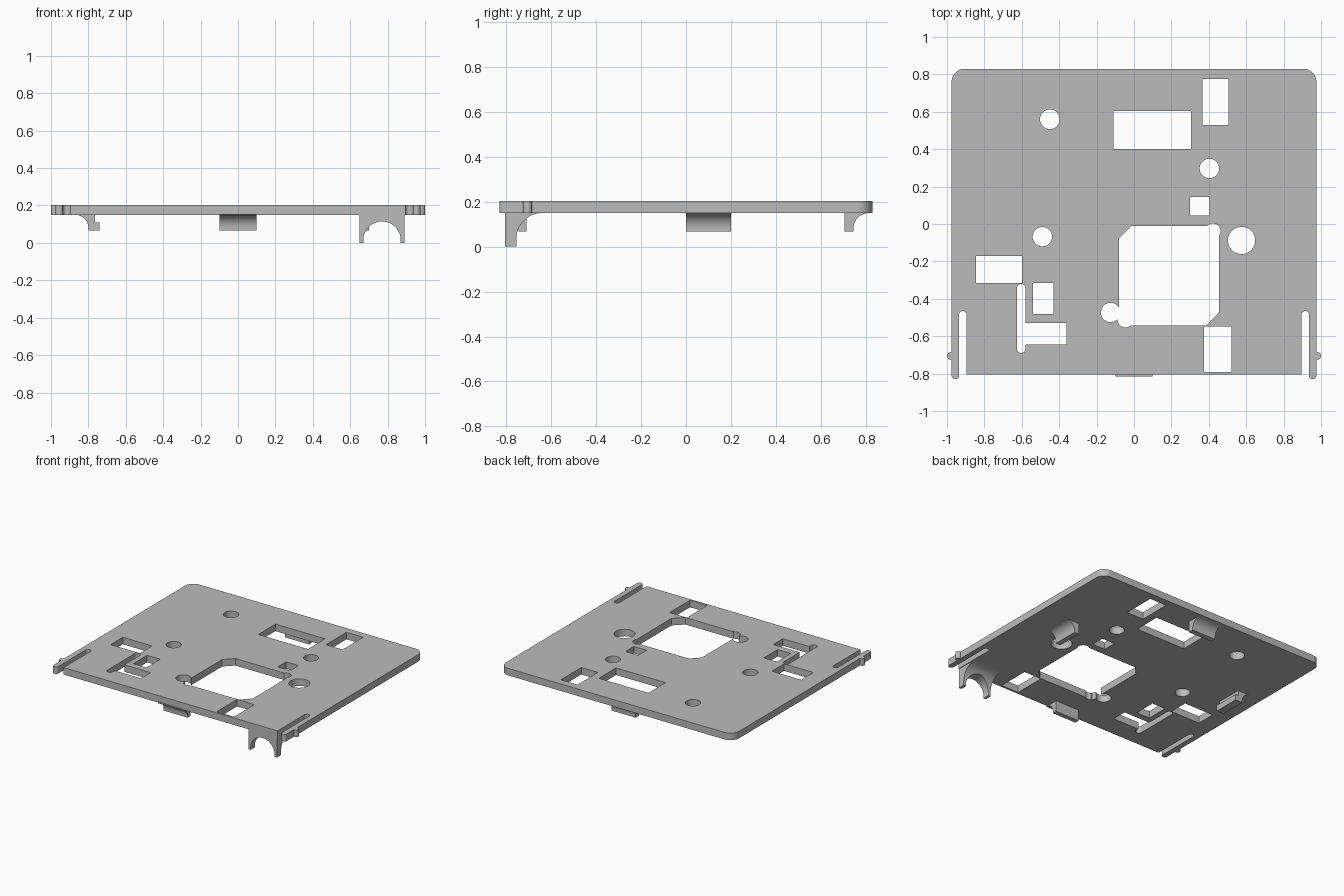
import bpy, bmesh
from math import sin, cos, radians
from mathutils import Matrix, Vector

cube = bpy.data.objects.get("Cube")
if cube:
    bpy.data.objects.remove(cube, do_unlink=True)

BOTTOM, TOP = 0.15, 0.203

grey = bpy.data.materials.new("plain grey")
grey.use_nodes = True
grey.diffuse_color = (0.5, 0.5, 0.5, 1)
grey.node_tree.nodes["Principled BSDF"].inputs["Base Color"].default_value = (0.5, 0.5, 0.5, 1)


def arc(cx, cy, r, start, end, n=12):
    angles = [radians(start + (end - start) * i / n) for i in range(n + 1)]
    return [(cx + r * cos(a), cy + r * sin(a)) for a in angles]


def circle(cx, cy, r):
    return arc(cx, cy, r, 0, 360, 40)[:-1]


def rect(x0, x1, y0, y1):
    return [(x0, y0), (x1, y0), (x1, y1), (x0, y1)]


def prism(name, points, low, high, matrix=Matrix()):
    """Extrude a flat profile from low to high, then place it with a matrix."""
    bm = bmesh.new()
    face = bm.faces.new([bm.verts.new((x, y, low)) for x, y in points])
    side = bmesh.ops.extrude_face_region(bm, geom=[face])["geom"]
    moved = [v for v in side if isinstance(v, bmesh.types.BMVert)]
    bmesh.ops.translate(bm, vec=(0, 0, high - low), verts=moved)
    bm.transform(matrix)
    bmesh.ops.recalc_face_normals(bm, faces=bm.faces[:])
    mesh = bpy.data.meshes.new(name)
    bm.to_mesh(mesh)
    bm.free()
    mesh.materials.append(grey)
    obj = bpy.data.objects.new(name, mesh)
    bpy.context.scene.collection.objects.link(obj)
    return obj


def cut(target, cutter):
    """Subtract the cutter, keep the result and drop the cutter."""
    cutter.hide_render = True
    mod = target.modifiers.new("cut", "BOOLEAN")
    mod.operation, mod.solver, mod.object = "DIFFERENCE", "EXACT", cutter
    bpy.context.view_layer.update()
    graph = bpy.context.evaluated_depsgraph_get()
    mesh = bpy.data.meshes.new_from_object(target.evaluated_get(graph))
    target.modifiers.clear()
    target.data = mesh
    bpy.data.objects.remove(cutter, do_unlink=True)


def axes(u, v, w):
    """Matrix sending profile x, y and depth to the given directions."""
    return Matrix((Vector(u), Vector(v), Vector(w))).transposed().to_4x4()


# Plate outline: slotted spring arms with end bumps, rounded rear corners
half = [(0.895, -0.805)]
half += arc(0.915, -0.485, 0.02, 180, 0)
half += arc(0.955, -0.81, 0.02, 180, 360)
half += arc(0.98, -0.705, 0.02, -104, 104)
half += arc(0.905, 0.76, 0.07, 0, 90)
plate = prism("base_plate", half + [(-x, y) for x, y in reversed(half)], BOTTOM, TOP)

# Openings through the plate
openings = [
    rect(-0.11, 0.305, 0.40, 0.605),
    rect(0.365, 0.505, 0.53, 0.775),
    rect(0.30, 0.405, 0.045, 0.145),
    rect(-0.845, -0.60, -0.315, -0.17),
    rect(-0.54, -0.43, -0.48, -0.315),
    rect(-0.60, -0.36, -0.645, -0.53),
    rect(0.375, 0.52, -0.79, -0.547),
    arc(-0.603, -0.343, 0.023, 0, 180) + arc(-0.603, -0.667, 0.023, 180, 360),
    # Large window with two cut corners
    [(-0.08, -0.543), (0.385, -0.543), (0.455, -0.475),
     (0.455, -0.01), (-0.015, -0.01), (-0.08, -0.075)],
    # Window corner reliefs
    circle(0.422, -0.038, 0.041),
    circle(-0.045, -0.51, 0.043),
    # Round holes
    circle(-0.45, 0.56, 0.053),
    circle(0.403, 0.297, 0.052),
    circle(-0.49, -0.068, 0.052),
    circle(0.575, -0.088, 0.073),
    circle(-0.125, -0.473, 0.052),
]
for points in openings:
    cut(plate, prism("opening_cutter", points, 0, 0.4))


# Underside clips: profile runs outward, with a fillet on the outer side
def clip(name, inner, outer, hook, out, along, start, end):
    r = 0.07
    points = [(inner, 0.067), (outer, 0.067)]
    points += arc(outer + r, BOTTOM - r, r, 180, 90)
    points += [(outer + r, 0.155), (inner + hook, 0.155)]
    if hook:
        points += [(inner + hook, 0.11), (inner, 0.11)]
    return prism(name, points, start, end, axes(out, (0, 0, 1), along))


X, Y = (1, 0, 0), (0, 1, 0)
parts = [
    plate,
    clip("front_clip", 0.71, 0.745, 0, (0, -1, 0), X, -0.1, 0.1),
    clip("back_clip", 0.705, 0.745, 0, Y, X, -0.1, 0.1),
    clip("left_clip", 0.66, 0.70, 0, X, Y, 0, 0.2),
    clip("right_clip", 0.74, 0.80, 0.025, (-1, 0, 0), Y, 0, 0.2),
]

# Arched bracket under the front left corner, filleted toward the rear
side = [(-0.805, 0.0), (-0.755, 0.0)]
side += arc(-0.64, 0.035, 0.115, 180, 90)
side += [(-0.64, 0.155), (-0.805, 0.155)]
bracket = prism("arched_bracket", side, 0.65, 0.89, axes(Y, (0, 0, 1), X))
arch = [(0.67, -0.1), (0.87, -0.1)] + arc(0.77, 0.015, 0.1, 0, 180, 32)
cut(bracket, prism("arch_cutter", arch, -1, 0, axes(X, (0, 0, 1), Y)))
parts.append(bracket)

# Smooth the curved walls, keep the edges sharp
bpy.ops.object.select_all(action="DESELECT")
for obj in parts:
    obj.select_set(True)
bpy.context.view_layer.objects.active = plate
bpy.ops.object.shade_smooth_by_angle(angle=radians(25))
